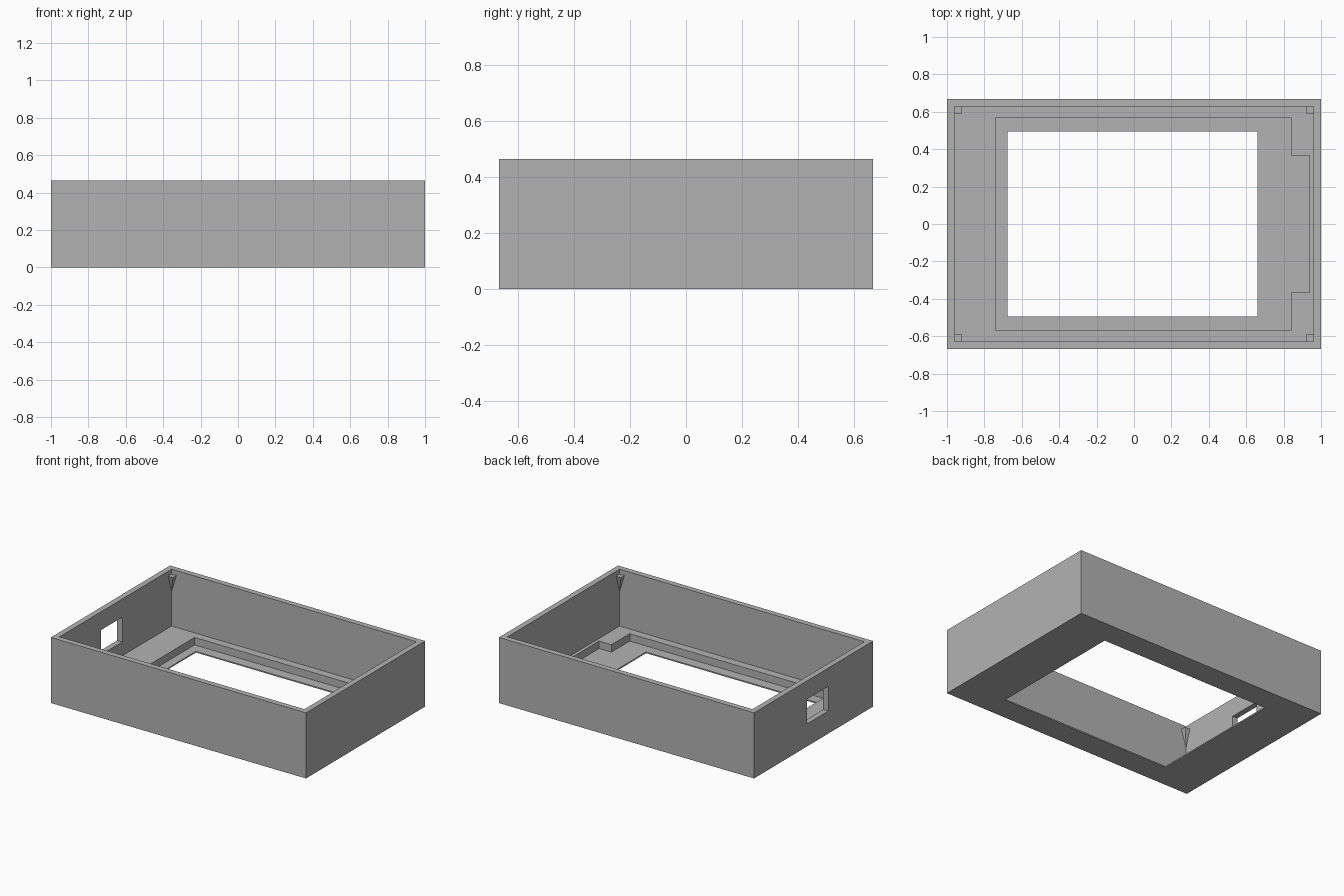
import bpy
import bmesh

cube = bpy.data.objects.get("Cube")
if cube:
    bpy.data.objects.remove(cube, do_unlink=True)

grey = bpy.data.materials.new("plain grey")
grey.use_nodes = True
colour = (0.45, 0.45, 0.45, 1)
grey.diffuse_color = colour
grey.node_tree.nodes["Principled BSDF"].inputs["Base Color"].default_value = colour

WIDTH, DEPTH, HEIGHT, WALL = 1.0, 0.667, 0.465, 0.04
FLOOR, LIP = 0.062, 0.009
IN_X, IN_Y = WIDTH - WALL, DEPTH - WALL


def finish(name, bm):
    bmesh.ops.recalc_face_normals(bm, faces=bm.faces)
    mesh = bpy.data.meshes.new(name)
    bm.to_mesh(mesh)
    bm.free()
    mesh.materials.append(grey)
    obj = bpy.data.objects.new(name, mesh)
    bpy.context.collection.objects.link(obj)
    return obj


def prism(name, outline, z0, z1):
    """Extrude a flat outline from z0 up to z1."""
    bm = bmesh.new()
    face = bm.faces.new([bm.verts.new((x, y, z0)) for x, y in outline])
    new = bmesh.ops.extrude_face_region(bm, geom=[face])["geom"]
    bmesh.ops.translate(bm, vec=(0, 0, z1 - z0),
                        verts=[v for v in new if isinstance(v, bmesh.types.BMVert)])
    return finish(name, bm)


def rect(x0, x1, y0, y1):
    return [(x0, y0), (x1, y0), (x1, y1), (x0, y1)]


# Open tray: solid block with its hollows cut away
case = prism("case", rect(-WIDTH, WIDTH, -DEPTH, DEPTH), 0, HEIGHT)

# Stepped recess in the floor, with a wide notch on the left side
half = [(-0.74, -0.57), (0.84, -0.57), (0.84, -0.365), (0.937, -0.365)]
recess = half + [(x, -y) for x, y in reversed(half)]

cutters = [
    prism("cavity_cutter", rect(-IN_X, IN_X, -IN_Y, IN_Y), FLOOR, 0.6),
    prism("recess_cutter", recess, LIP, 0.3),
    prism("screen_opening_cutter", rect(-0.677, 0.66, -0.495, 0.495), -0.1, 0.2),
    prism("side_window_cutter", rect(-1.1, -0.9, -0.165, 0.075), 0.16, 0.335),
]
bpy.context.view_layer.objects.active = case
for cutter in cutters:
    cutter.hide_render = True
    mod = case.modifiers.new(cutter.name, "BOOLEAN")
    mod.operation = "DIFFERENCE"
    mod.solver = "EXACT"
    mod.object = cutter
    bpy.ops.object.modifier_apply(modifier=mod.name)
    bpy.data.objects.remove(cutter, do_unlink=True)

# Corner supports: square tops tapering down to a point in each corner
PEG, PEG_TOP, PEG_TIP = 0.038, 0.43, 0.305
for sx, side in ((1, "left"), (-1, "right")):
    for sy, end in ((-1, "front"), (1, "back")):
        bm = bmesh.new()
        x, y = sx * IN_X, sy * IN_Y
        top = [bm.verts.new((px, py, PEG_TOP))
               for px, py in rect(x - sx * PEG, x, y - sy * PEG, y)]
        tip = bm.verts.new((x, y, PEG_TIP))
        bm.faces.new(top)
        for i in range(4):
            bm.faces.new((top[i], top[(i + 1) % 4], tip))
        finish(f"{end}_{side}_corner_support", bm)
